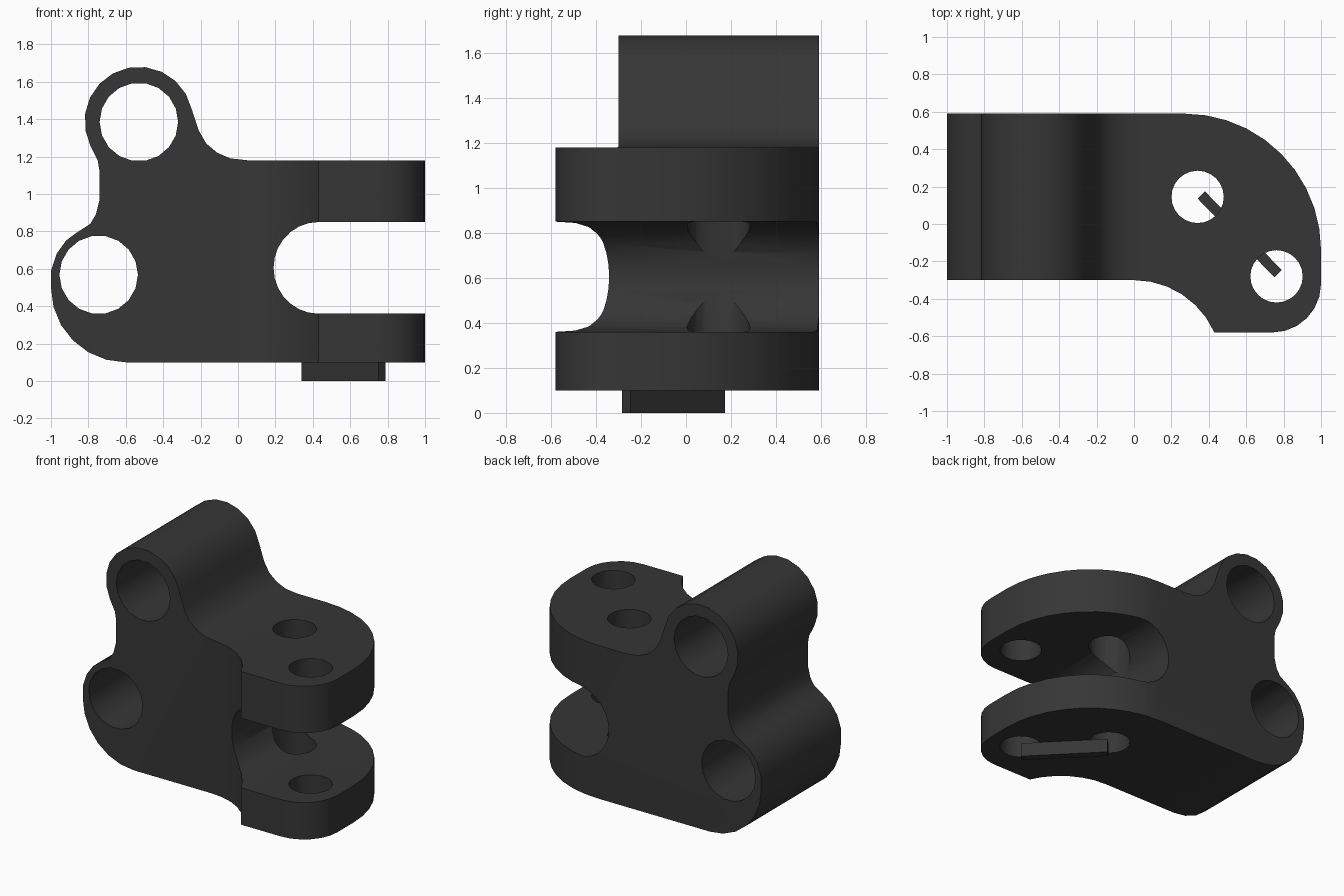
import bpy, bmesh, math
from mathutils import Matrix, Vector

cube = bpy.data.objects.get("Cube")
if cube:
    bpy.data.objects.remove(cube, do_unlink=True)

mat = bpy.data.materials.new("charcoal")
mat.use_nodes = True
colour = (0.037, 0.037, 0.037, 1)
mat.diffuse_color = colour
bsdf = mat.node_tree.nodes["Principled BSDF"]
bsdf.inputs["Base Color"].default_value = colour
bsdf.inputs["Roughness"].default_value = 0.7


def arc(cx, cy, rx, ry, a0, a1, n):
    """Points along an elliptical arc, angles in degrees."""
    angles = [math.radians(a0 + (a1 - a0) * i / n) for i in range(n + 1)]
    return [(cx + rx * math.cos(a), cy + ry * math.sin(a)) for a in angles]


def circle(cx, cy, r, n):
    return arc(cx, cy, r, r, 0, 360, n)[:-1]


def prism(name, points, lo, hi, axis):
    """Extrude a 2D outline along y (outline in xz) or z (outline in xy)."""
    bm = bmesh.new()
    place = (lambda p: (p[0], lo, p[1])) if axis == "y" else (lambda p: (p[0], p[1], lo))
    face = bm.faces.new([bm.verts.new(place(p)) for p in points])
    out = bmesh.ops.extrude_face_region(bm, geom=[face])
    step = Vector((0, hi - lo, 0)) if axis == "y" else Vector((0, 0, hi - lo))
    verts = [v for v in out["geom"] if isinstance(v, bmesh.types.BMVert)]
    bmesh.ops.translate(bm, verts=verts, vec=step)
    bmesh.ops.recalc_face_normals(bm, faces=bm.faces[:])
    mesh = bpy.data.meshes.new(name)
    bm.to_mesh(mesh)
    bm.free()
    mesh.materials.append(mat)
    obj = bpy.data.objects.new(name, mesh)
    bpy.context.collection.objects.link(obj)
    return obj


def activate(obj):
    bpy.ops.object.select_all(action="DESELECT")
    obj.select_set(True)
    bpy.context.view_layer.objects.active = obj


def combine(target, tool, operation):
    """Apply a boolean and remove the cutter."""
    mod = target.modifiers.new("cut", "BOOLEAN")
    mod.operation, mod.object, mod.solver = operation, tool, "EXACT"
    activate(target)
    bpy.ops.object.modifier_apply(modifier=mod.name)
    bpy.data.objects.remove(tool, do_unlink=True)


# Side outline: rounded heel, waist, upper barrel and top plate
side = arc(-0.6, 0.5, 0.4, 0.4, 270, 180, 6)
side += [(-1, 0.59), (-0.97, 0.68), (-0.92, 0.75), (-0.86, 0.795), (-0.79, 0.84),
         (-0.76, 0.89), (-0.74, 0.97), (-0.74, 1.12), (-0.75, 1.18), (-0.79, 1.26)]
side += arc(-0.53, 1.39, 0.29, 0.29, 190, 12, 10)
side += [(-0.21, 1.34), (-0.17, 1.27), (-0.11, 1.22), (-0.04, 1.19), (0.05, 1.18),
         (1.2, 1.18), (1.2, 0.1)]
bracket = prism("clevis_bracket", side, -0.8, 0.8, "y")

# Plan outline: swept fork with a rounded tip
plan = [(-1.2, 0.59)]
plan += arc(0.27, -0.14, 0.73, 0.73, 90, 0, 10)
plan += arc(0.74, -0.32, 0.26, 0.26, 0, -90, 6)
plan += arc(0, -0.77, 0.47, 0.47, 23.8, 90, 6)
plan += [(-1.2, -0.3)]
combine(bracket, prism("plan_cutter", plan, -0.3, 2, "z"), "INTERSECT")

# Round-ended slot between the fork plates
slot = [(1.3, 0.85)] + arc(0.43, 0.605, 0.24, 0.245, 90, 270, 14) + [(1.3, 0.36)]
combine(bracket, prism("slot_cutter", slot, -1, 1, "y"), "DIFFERENCE")

# Horizontal barrel bores and vertical bolt holes
for x, z in ((-0.53, 1.385), (-0.745, 0.568)):
    combine(bracket, prism("bore_cutter", circle(x, z, 0.21, 18), -1, 1, "y"), "DIFFERENCE")
for x, y in ((0.34, 0.145), (0.762, -0.28)):
    combine(bracket, prism("bolt_cutter", circle(x, y, 0.14, 24), -0.5, 2, "z"), "DIFFERENCE")

activate(bracket)
bpy.ops.object.shade_smooth_by_angle(angle=math.radians(30))

# Thin diagonal bar under the lower plate, joining the bolt holes
a, b = Vector((0.36, 0.155)), Vector((0.77, -0.265))
off = (b - a).normalized().orthogonal() * 0.0275
prism("locking_bar", [a + off, b + off, b - off, a - off], 0, 0.1, "z")
